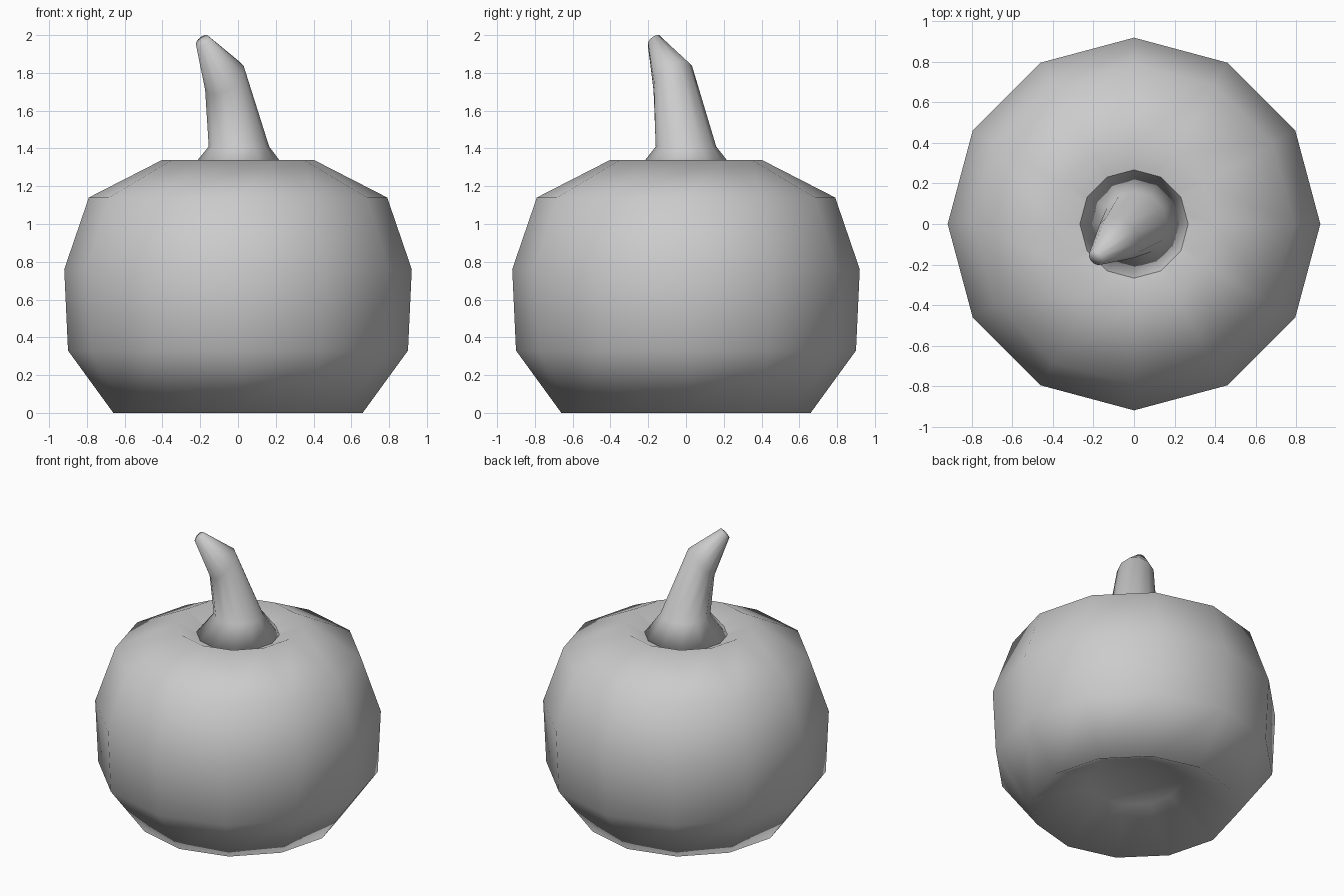
import bpy, bmesh, math
from mathutils import Vector

if "Cube" in bpy.data.objects:
    bpy.data.objects.remove(bpy.data.objects["Cube"])

SIDES = 12


def make_loft(name, rings, cap_start=None, cap_end=None):
    """Skin 12-sided rings (centre, radius, normal); caps are centre points."""
    bm = bmesh.new()
    loops = []
    for centre, radius, normal in rings:
        rot = Vector((0, 0, 1)).rotation_difference(Vector(normal))
        loop = []
        for i in range(SIDES):
            a = 2 * math.pi * i / SIDES
            p = Vector((radius * math.cos(a), radius * math.sin(a), 0))
            loop.append(bm.verts.new(Vector(centre) + rot @ p))
        loops.append(loop)
    for low, high in zip(loops, loops[1:]):
        for i in range(SIDES):
            j = (i + 1) % SIDES
            bm.faces.new((low[i], low[j], high[j], high[i]))
    for loop, tip in ((loops[0], cap_start), (loops[-1], cap_end)):
        if tip:
            v = bm.verts.new(tip)
            for i in range(SIDES):
                bm.faces.new((loop[i], loop[(i + 1) % SIDES], v))
    bmesh.ops.recalc_face_normals(bm, faces=bm.faces)
    for f in bm.faces:
        f.smooth = True
    mesh = bpy.data.meshes.new(name)
    bm.to_mesh(mesh)
    bm.free()
    obj = bpy.data.objects.new(name, mesh)
    bpy.context.collection.objects.link(obj)
    return obj


# Round body, dished at top and bottom
UP = (0, 0, 1)
profile = [(0.30, 0.19), (0.66, 0.0), (0.90, 0.33), (0.92, 0.76),
           (0.79, 1.14), (0.40, 1.34), (0.16, 1.22)]
make_loft("pumpkin_body", [((0, 0, z), r, UP) for r, z in profile],
          cap_start=(0, 0, 0.20), cap_end=(0, 0, 1.20))

# Flared stem, bending towards the front left
LEAN = (-0.525, -0.525, 0.67)
make_loft("stem", [((0, 0, 1.27), 0.27, UP),
                   ((0.005, 0, 1.41), 0.16, UP),
                   ((-0.072, -0.07, 1.773), 0.122, LEAN),
                   ((-0.188, -0.168, 1.97), 0.041, LEAN)],
          cap_start=(0, 0, 1.27), cap_end=(-0.192, -0.172, 1.975))
